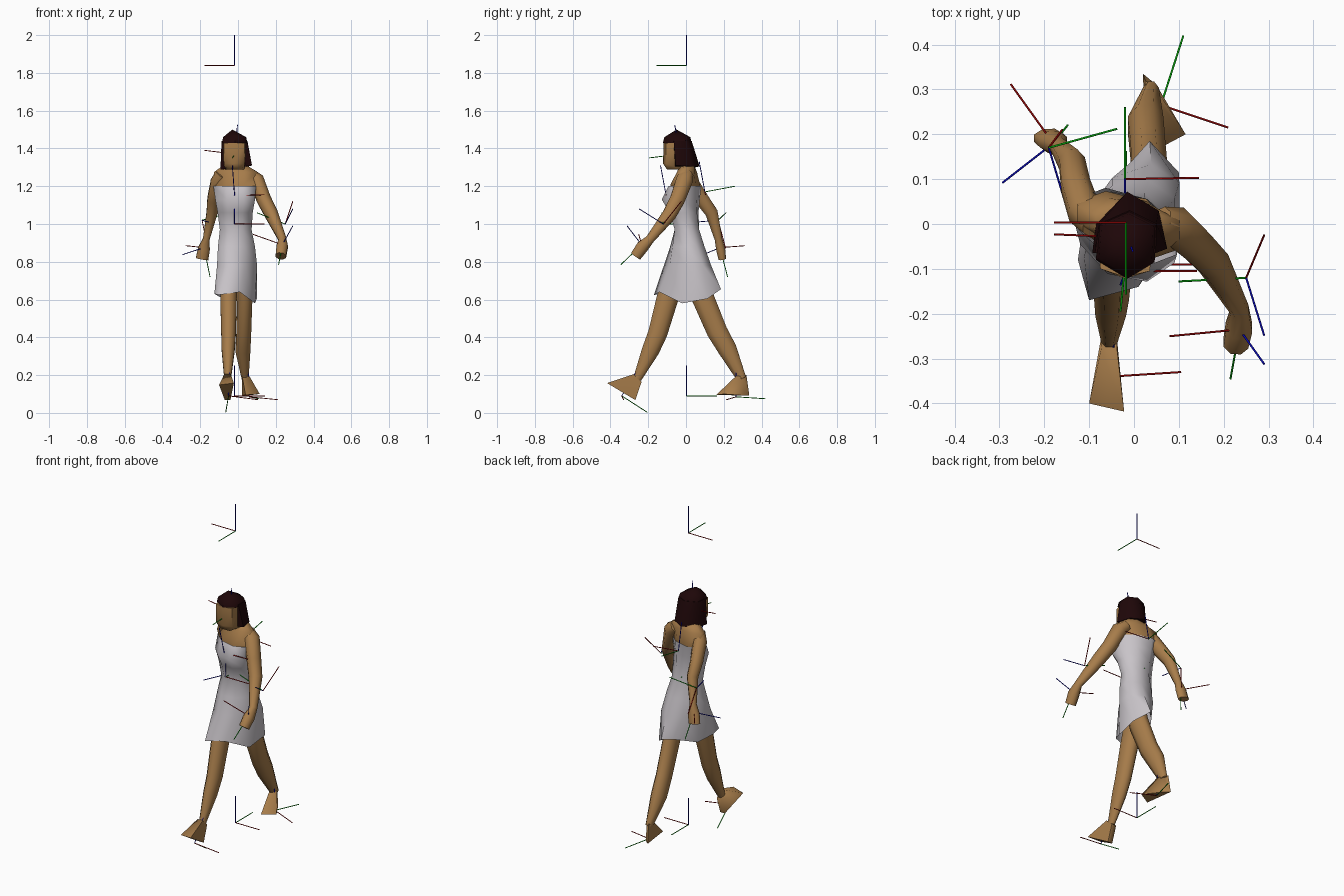
import bpy, bmesh, math
from mathutils import Vector as V


def material(name, rgb):
    m = bpy.data.materials.new(name)
    m.diffuse_color = (*rgb, 1)
    return m


SKIN = material("skin", (0.39, 0.205, 0.07))
CLOTH = material("pale_cloth", (0.58, 0.55, 0.58))
HAIR = material("dark_hair", (0.013, 0.002, 0.0025))
AXES = [material("axis_red", (0.32, 0.002, 0.002)),
        material("axis_green", (0.002, 0.42, 0.004)),
        material("axis_blue", (0.002, 0.002, 0.42))]


def finish(name, bm, mat, angle=50):
    bmesh.ops.recalc_face_normals(bm, faces=bm.faces)
    me = bpy.data.meshes.new(name)
    bm.to_mesh(me)
    bm.free()
    ob = bpy.data.objects.new(name, me)
    bpy.context.collection.objects.link(ob)
    me.materials.append(mat)
    bpy.ops.object.select_all(action='DESELECT')
    ob.select_set(True)
    bpy.context.view_layer.objects.active = ob
    bpy.ops.object.shade_smooth_by_angle(angle=math.radians(angle))
    return ob


def loft(name, rings, mat, caps=True, angle=50):
    bm = bmesh.new()
    vs = [[bm.verts.new(p) for p in r] for r in rings]
    n = len(rings[0])
    for a, b in zip(vs, vs[1:]):
        for i in range(n):
            bm.faces.new((a[i], a[(i + 1) % n], b[(i + 1) % n], b[i]))
    if caps:
        bm.faces.new(vs[0])
        bm.faces.new(vs[-1])
    return finish(name, bm, mat, angle)


def level_ring(cx, cy, z, hx, hy, skew=0.0, n=8):
    # horizontal ring whose flats touch the given half sizes, sheared by the body twist
    k = 1 / math.cos(math.pi / n)
    pts = []
    for i in range(n):
        a = 2 * math.pi * (i + 0.5) / n
        dx = hx * k * math.cos(a)
        pts.append(V((cx + dx, cy + hy * k * math.sin(a) + skew * dx, z)))
    return pts


def limb(name, path, mat=SKIN, n=8):
    # tube through (x, y, z, half width, half depth) stations
    pts = [V(p[:3]) for p in path]
    rings = []
    for i, p in enumerate(pts):
        t = (pts[min(i + 1, len(pts) - 1)] - pts[max(i - 1, 0)]).normalized()
        u = (V((1, 0, 0)) - t * t.x).normalized()
        w = t.cross(u)
        a, b = path[i][3:]
        rings.append([p + u * a * math.cos(q) + w * b * math.sin(q)
                      for q in (2 * math.pi * (k + 0.5) / n for k in range(n))])
    return loft(name, rings, mat, angle=70)


def hull(name, pts, mat, angle=60):
    bm = bmesh.new()
    for p in pts:
        bm.verts.new(p)
    res = bmesh.ops.convex_hull(bm, input=bm.verts)
    junk = [g for g in res["geom_interior"] if isinstance(g, bmesh.types.BMVert)]
    bmesh.ops.delete(bm, geom=junk, context='VERTS')
    return finish(name, bm, mat, angle)


# Dress: bust, waist, hips and a hem stretched by the stride
hem = [V(p) for p in ((0.10, 0.115, 0.605), (0.035, 0.185, 0.655), (-0.01, 0.135, 0.65),
                      (-0.09, 0.02, 0.61), (-0.125, -0.08, 0.63), (-0.10, -0.17, 0.625),
                      (0.01, -0.14, 0.64), (0.09, -0.02, 0.58))]
loft("dress", [level_ring(-0.017, -0.006, 1.20, 0.113, 0.074, -0.27),
               level_ring(-0.015, -0.028, 1.13, 0.105, 0.092, -0.2),
               level_ring(-0.015, -0.01, 1.06, 0.093, 0.072, -0.1),
               level_ring(-0.012, 0.005, 0.97, 0.084, 0.065),
               level_ring(-0.008, 0.007, 0.88, 0.098, 0.085, 0.15),
               level_ring(-0.005, 0.008, 0.78, 0.106, 0.11, 0.35), hem], CLOTH, caps=False, angle=70)

# Upper chest, shoulders and neck
loft("shoulders", [level_ring(-0.017, -0.006, 1.17, 0.102, 0.064, -0.27),
                   level_ring(-0.017, -0.004, 1.21, 0.11, 0.066, -0.25),
                   level_ring(-0.012, 0.005, 1.275, 0.115, 0.046, -0.15),
                   level_ring(-0.015, 0.005, 1.305, 0.07, 0.04),
                   level_ring(-0.015, -0.005, 1.32, 0.035, 0.035),
                   level_ring(-0.015, -0.015, 1.38, 0.033, 0.035)], SKIN, angle=70)

# Head
hull("face", [(-0.075, -0.10, 1.43), (0.035, -0.105, 1.43), (-0.02, -0.118, 1.43),
              (-0.075, -0.10, 1.32), (0.035, -0.105, 1.32), (-0.02, -0.122, 1.32),
              (-0.05, -0.10, 1.288), (0.015, -0.10, 1.288),
              (-0.08, -0.03, 1.43), (0.045, -0.03, 1.43),
              (-0.07, -0.03, 1.29), (0.035, -0.03, 1.29)], SKIN)
rim = [(-0.085, -0.08), (-0.015, -0.122), (0.046, -0.085),
       (0.05, 0.0), (-0.01, 0.03), (-0.078, 0.0)]
crown = [(-0.02 + (x + 0.02) * 0.9, -0.045 + (y + 0.045) * 0.9, 1.46) for x, y in rim]
hull("hair_cap", [(x, y, 1.43) for x, y in rim] + crown + [(-0.03, -0.05, 1.5)], HAIR)
hull("hair_back", [(-0.087, -0.065, 1.44), (0.048, -0.065, 1.44), (0.05, 0.0, 1.44),
                   (-0.01, 0.03, 1.44), (-0.078, 0.0, 1.44),
                   (-0.093, -0.065, 1.288), (-0.085, 0.0, 1.288), (-0.015, 0.072, 1.305),
                   (0.055, 0.03, 1.305), (0.074, -0.055, 1.31)], HAIR)

# Arms with mitten hands, one swung forward and one back
limb("forward_arm", [(0.06, 0.005, 1.262, 0.035, 0.035), (0.097, -0.008, 1.232, 0.043, 0.048),
                     (0.137, -0.045, 1.13, 0.040, 0.043), (0.178, -0.088, 1.05, 0.037, 0.040),
                     (0.235, -0.19, 0.92, 0.022, 0.025), (0.234, -0.23, 0.88, 0.032, 0.036),
                     (0.227, -0.266, 0.83, 0.03, 0.032)])
limb("rear_arm", [(-0.085, 0.0, 1.265, 0.035, 0.035), (-0.11, 0.025, 1.22, 0.038, 0.044),
                  (-0.13, 0.085, 1.13, 0.035, 0.040), (-0.138, 0.135, 1.06, 0.031, 0.036),
                  (-0.168, 0.172, 0.92, 0.019, 0.022), (-0.18, 0.183, 0.87, 0.034, 0.026),
                  (-0.19, 0.192, 0.815, 0.036, 0.022)])

# Legs in mid stride
limb("forward_leg", [(-0.045, -0.04, 0.78, 0.05, 0.06), (-0.05, -0.10, 0.60, 0.047, 0.062),
                     (-0.05, -0.15, 0.42, 0.042, 0.055), (-0.052, -0.188, 0.33, 0.037, 0.05),
                     (-0.055, -0.258, 0.18, 0.019, 0.024)])
limb("rear_leg", [(0.03, 0.04, 0.78, 0.05, 0.06), (0.036, 0.085, 0.62, 0.044, 0.064),
                  (0.031, 0.165, 0.43, 0.042, 0.059), (0.026, 0.22, 0.335, 0.043, 0.054),
                  (0.038, 0.295, 0.18, 0.019, 0.027)])

# Wedge feet
hull("forward_foot", [(-0.073, -0.278, 0.205), (-0.038, -0.278, 0.205),
                      (-0.07, -0.235, 0.165), (-0.04, -0.235, 0.165),
                      (-0.07, -0.268, 0.068), (-0.04, -0.268, 0.068),
                      (-0.10, -0.40, 0.148), (-0.022, -0.418, 0.158)], SKIN, 80)
hull("rear_foot", [(0.022, 0.27, 0.195), (0.06, 0.265, 0.195),
                   (0.025, 0.32, 0.20), (0.05, 0.30, 0.20),
                   (0.02, 0.335, 0.092), (0.05, 0.31, 0.092),
                   (0.115, 0.20, 0.10), (0.04, 0.16, 0.095)], SKIN, 80)


# Joint axis markers: origin, then the tips of the red, green and blue rods
def rod(name, a, b, mat, r=0.0023, n=12):
    a, b = V(a), V(b)
    t = (b - a).normalized()
    u = t.orthogonal().normalized()
    w = t.cross(u)
    rings = [[p + (u * math.cos(q) + w * math.sin(q)) * r
              for q in (2 * math.pi * k / n for k in range(n))] for p in (a, b)]
    loft(name, rings, mat, caps=False, angle=80)


def marker(name, origin, *tips):
    for label, tip, mat in zip(("x", "y", "z"), tips, AXES):
        rod(f"{name}_axis_{label}", origin, tip, mat)


marker("top", (-0.018, 0.003, 1.84), (-0.178, 0.003, 1.84), (-0.018, -0.157, 1.84), (-0.018, 0.003, 2.0))
marker("ground", (-0.018, 0.003, 0.09), (0.142, 0.003, 0.09), (-0.018, 0.163, 0.09), (-0.018, 0.003, 0.25))
marker("pelvis", (-0.018, -0.09, 1.0), (0.14, -0.09, 1.0), (-0.018, 0.07, 1.0), (-0.018, -0.09, 1.16))
marker("chest", (-0.018, -0.105, 1.15), (0.14, -0.105, 1.155), (-0.02, 0.05, 1.12), (-0.03, -0.135, 1.31))
marker("back", (-0.02, 0.10, 1.17), (0.145, 0.103, 1.155), (-0.02, 0.26, 1.20), (-0.02, 0.07, 1.33))
marker("head", (-0.015, -0.03, 1.37), (-0.178, -0.023, 1.39), (-0.03, -0.195, 1.35), (-0.003, -0.06, 1.525))
marker("forward_elbow", (0.25, -0.12, 1.0), (0.29, -0.025, 1.12), (0.10, -0.128, 1.06), (0.29, -0.248, 1.08))
marker("forward_wrist", (0.235, -0.235, 0.89), (0.08, -0.25, 0.945), (0.215, -0.345, 0.785), (0.29, -0.312, 0.99))
marker("rear_elbow", (-0.19, 0.17, 1.02), (-0.16, 0.21, 0.87), (-0.038, 0.212, 1.06), (-0.155, 0.053, 1.01))
marker("rear_wrist", (-0.18, 0.18, 0.875), (-0.275, 0.312, 0.885), (-0.148, 0.22, 0.72), (-0.293, 0.092, 0.838))
marker("forward_ankle", (-0.05, -0.34, 0.09), (0.105, -0.33, 0.07), (-0.065, -0.205, 0.003), (-0.045, -0.26, 0.225))
marker("rear_ankle", (0.06, 0.265, 0.085), (0.21, 0.215, 0.07), (0.11, 0.42, 0.075), (0.055, 0.265, 0.24))
